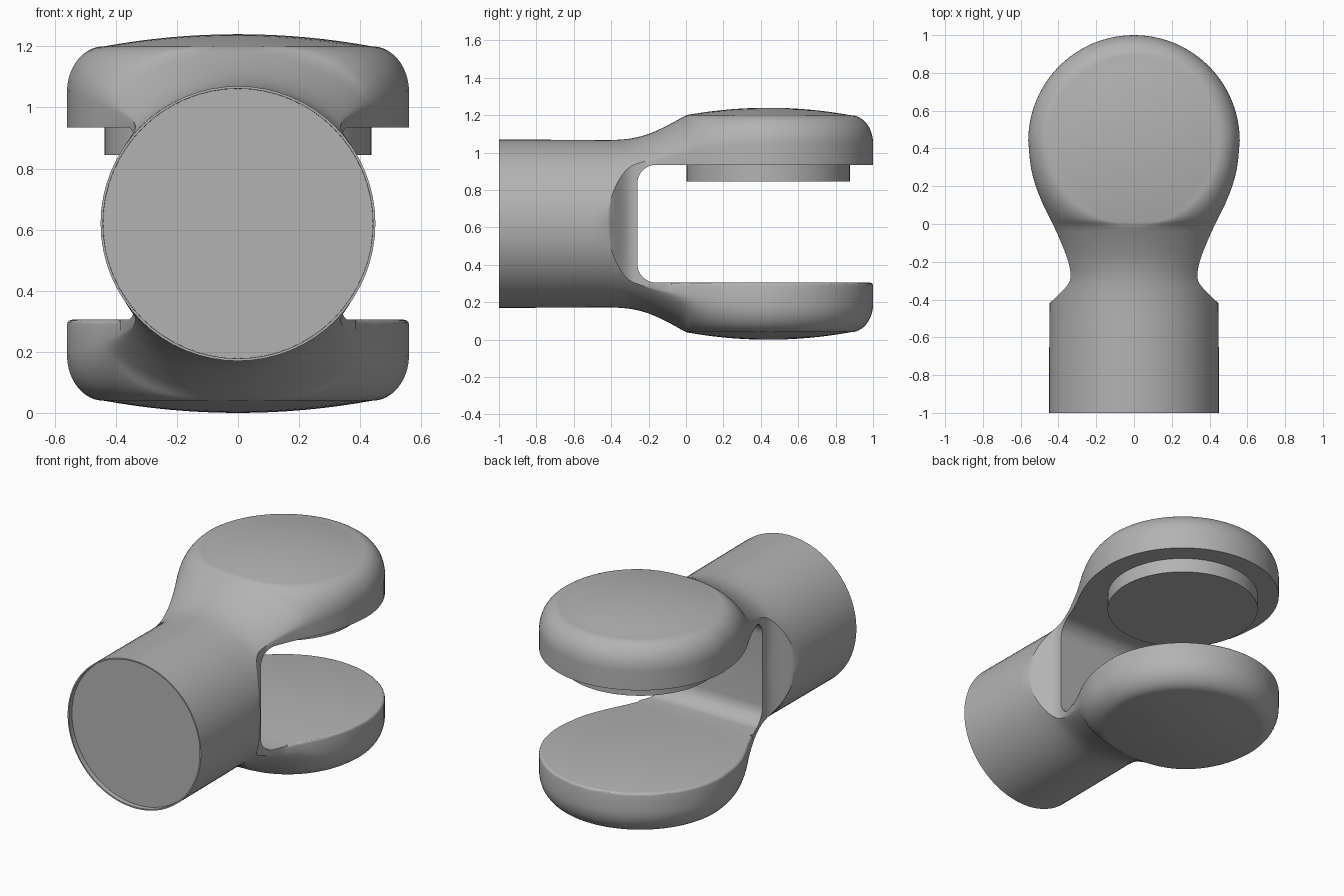
import bpy, bmesh, math

if "Cube" in bpy.data.objects:
    bpy.data.objects.remove(bpy.data.objects["Cube"])

ZC, LY = 0.62, 0.44          # mid height, centre of the round lobes
CAP, R_LOBE, N_CAP, N_ARC = 0.44, 0.56, 8, 16

grey = bpy.data.materials.new("plain_grey")
grey.diffuse_color = (0.45, 0.45, 0.45, 1)
grey.use_nodes = True
grey.node_tree.nodes["Principled BSDF"].inputs["Base Color"].default_value = grey.diffuse_color


def curve(table, y):
    """Smooth interpolation through (y, value) pairs."""
    if y <= table[0][0]:
        return table[0][1]
    if y >= table[-1][0]:
        return table[-1][1]

    def slope(i):
        a, b = max(i - 1, 0), min(i + 1, len(table) - 1)
        return (table[b][1] - table[a][1]) / (table[b][0] - table[a][0])
    for i in range(len(table) - 1):
        (y0, v0), (y1, v1) = table[i], table[i + 1]
        if y <= y1:
            h, t = y1 - y0, (y - y0) / (y1 - y0)
            return ((2*t**3 - 3*t*t + 1) * v0 + (t**3 - 2*t*t + t) * h * slope(i)
                    + (3*t*t - 2*t**3) * v1 + (t**3 - t*t) * h * slope(i + 1))


HEIGHT = [(-1, .45), (-.5, .448), (-.42, .447), (-.3, .455), (-.2, .48), (-.1, .525), (0, .58)]
WIDTH = [(-.42, .447), (-.36, .385), (-.32, .35), (-.28, .335), (-.2, .348), (-.1, .385),
         (0, .43), (.1, .48), (.2, .52), (.3, .546), (.44, .56)]
SIDE = [(-.28, .315), (-.2, .34), (0, .38), (.2, .41), (.44, .43)]


def half_profile(y):
    """Half cross-section from the centre line out to the side wall."""
    h = curve(HEIGHT, y)
    w = h if y <= -.42 else min(curve(WIDTH, y), h if y < 0 else 1)
    s = math.sqrt(max(0, h*h - w*w)) if y < -.28 else curve(SIDE, y)
    c = math.sqrt(max(0, CAP**2 - (y - LY)**2)) if y > 0 else 0
    pts = []
    for k in range(N_CAP):                       # shallow dome
        x = c * k / N_CAP
        r2 = (x*x + (y - LY)**2) / CAP**2
        pts.append((x, .62 - .04 * r2 if y > 0 else h))
    f = min(1, max(0, (y + .28) / .45))
    f = f * f * (3 - 2 * f)
    R = max(h, w)
    base = math.sqrt(max(0, R*R - w*w))
    for k in range(N_ARC + 1):                   # rounded shoulder
        t = math.sin(k / N_ARC * math.pi / 2)
        if k == N_ARC:
            t = 1
        circ = (math.sqrt(max(0, R*R - (w*t)**2)) - base) / (R - base)
        g = (1 - f) * circ + f * math.sqrt(max(0, 1 - t*t))
        pts.append((c + (w - c) * t, s + (h - s) * g))
    pts.append((w, 0))
    return pts


def new_object(name, bm):
    bmesh.ops.recalc_face_normals(bm, faces=bm.faces)
    me = bpy.data.meshes.new(name)
    bm.to_mesh(me)
    bm.free()
    ob = bpy.data.objects.new(name, me)
    bpy.context.collection.objects.link(ob)
    me.materials.append(grey)
    return ob


def smooth(ob):
    bpy.ops.object.select_all(action='DESELECT')
    ob.select_set(True)
    bpy.context.view_layer.objects.active = ob
    bpy.ops.object.shade_smooth_by_angle(angle=math.radians(30))


# Fork body: barrel, neck and round lobes lofted as one shell
stations = [-1, -.8, -.6, -.5] + [-.42 + .02 * i for i in range(21)]
stations += [LY - LY * math.cos(i / 14 * math.pi / 2) for i in range(1, 15)]
right = [[(x, y, z) for x, z in half_profile(y)] for y in stations]
left = [[(-x, y, z) for x, y, z in row] for row in reversed(right)]
end = half_profile(LY)
fan = []
for i in range(1, 48):
    a = math.pi * i / 48
    fan.append([(r * math.cos(a), LY + r * math.sin(a), z) for r, z in end])
rows = right + fan + left

bm = bmesh.new()
for sign in (1, -1):
    grid = [[bm.verts.new((x, y, ZC + sign * z)) for x, y, z in row] for row in rows]
    for a, b in zip(grid, grid[1:]):
        for j in range(len(a) - 1):
            bm.faces.new((a[j], a[j + 1], b[j + 1], b[j]))
bmesh.ops.remove_doubles(bm, verts=bm.verts, dist=1e-5)

# Barrel end with a thin raised rim
rim = [e for e in bm.edges if e.is_boundary]
bmesh.ops.holes_fill(bm, edges=rim, sides=0)
bmesh.ops.recalc_face_normals(bm, faces=bm.faces)
cap = [f for f in bm.faces if all(v.co.y < -.999 for v in f.verts)]
bmesh.ops.inset_region(bm, faces=cap, thickness=.008)
bmesh.ops.inset_region(bm, faces=cap, thickness=.0005)
for v in {v for f in cap for v in f.verts}:
    v.co.y += .03
body = new_object("fork_body", bm)

# Slot cutter with rounded inner corners
Z0, Z1, Y0, RC = .305, .935, -.26, .1
outline = [(1.5, Z0)]
for cz, start in ((Z0 + RC, 270), (Z1 - RC, 180)):
    for i in range(9):
        a = math.radians(start - 90 * i / 8)
        outline.append((Y0 + RC + RC * math.cos(a), cz + RC * math.sin(a)))
outline.append((1.5, Z1))
bm = bmesh.new()
f = bm.faces.new([bm.verts.new((-1, y, z)) for y, z in outline])
ext = bmesh.ops.extrude_face_region(bm, geom=[f])
for v in ext["geom"]:
    if isinstance(v, bmesh.types.BMVert):
        v.co.x = 1
cutter = new_object("slot_cutter", bm)
cutter.hide_render = True

mod = body.modifiers.new("slot", 'BOOLEAN')
mod.operation, mod.solver, mod.object = 'DIFFERENCE', 'EXACT', cutter
bpy.context.view_layer.objects.active = body
bpy.ops.object.modifier_apply(modifier=mod.name)
bpy.data.objects.remove(cutter)

# Soft inner edge on the lower lobe
bm = bmesh.new()
bm.from_mesh(body.data)
edges = [e for e in bm.edges if len(e.link_faces) == 2 and e.calc_face_angle() > 1
         and all(abs(v.co.z - Z0) < .001 and v.co.y > -.1 for v in e.verts)]
bmesh.ops.bevel(bm, geom=edges, offset=.016, segments=3, profile=.5, affect='EDGES')
bm.to_mesh(body.data)
bm.free()
smooth(body)

# Round boss under the upper lobe
bm = bmesh.new()
bmesh.ops.create_cone(bm, cap_ends=True, segments=64, radius1=.437, radius2=.437, depth=.11)
bmesh.ops.translate(bm, verts=bm.verts, vec=(0, LY, .9))
smooth(new_object("pivot_boss", bm))
